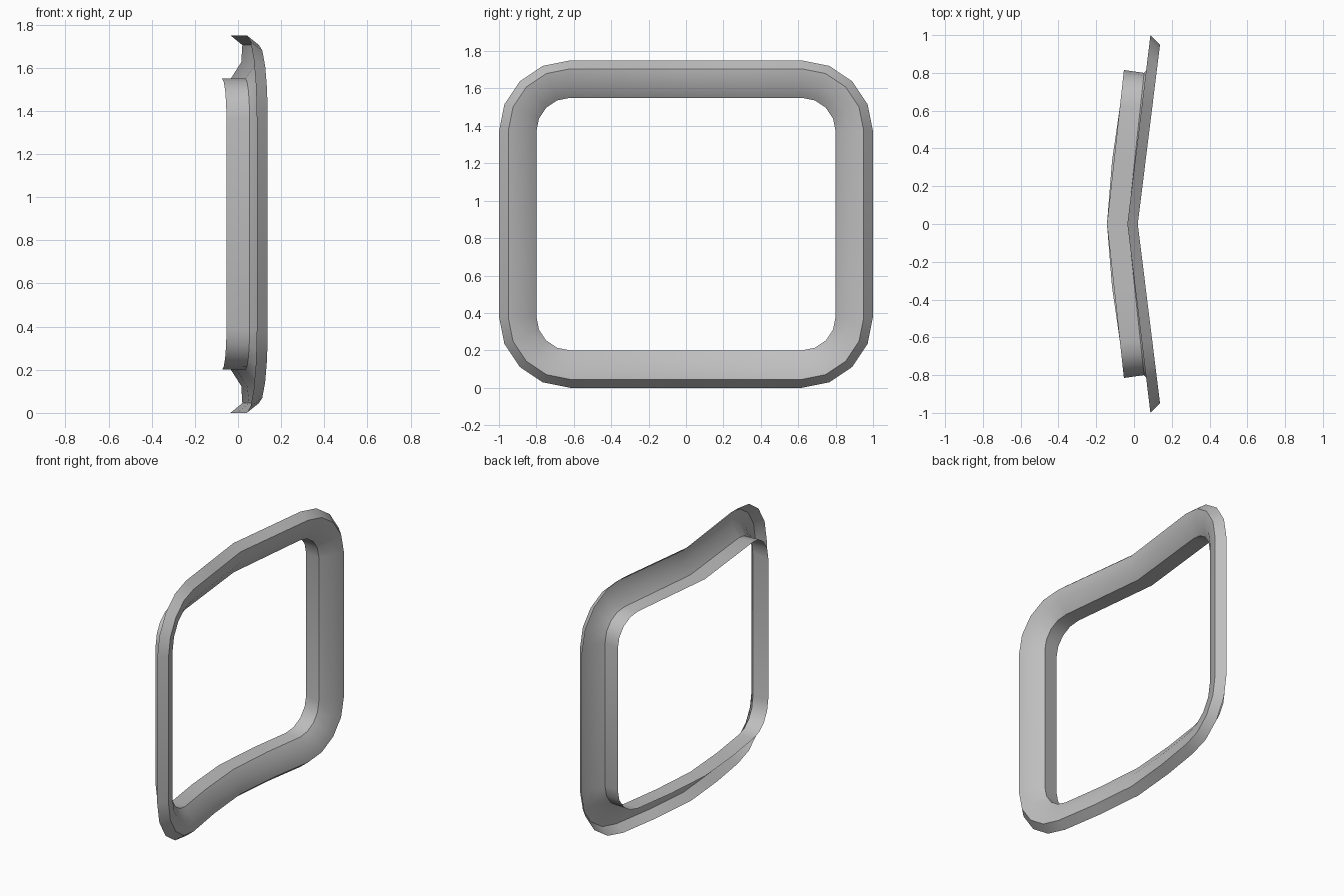
import bpy, bmesh, math

cube = bpy.data.objects.get("Cube")
if cube:
    bpy.data.objects.remove(cube, do_unlink=True)

SEGMENTS = 4      # facets per rounded corner
SOFT_Y = 0.33     # where the lower bar's bend is eased

# Section of the frame, from outer rim to inner lip:
# half width, bottom, top, corner radius, x at the centre fold, backward slope
SECTION = [
    (1.00, 0.000, 1.750, 0.38, -0.035, 0.122),   # outer rim
    (0.95, 0.045, 1.705, 0.33, 0.020, 0.124),    # front edge
    (0.87, 0.125, 1.625, 0.25, 0.015, 0.112),    # flange shoulder
    (0.80, 0.200, 1.550, 0.18, -0.033, 0.108),   # throat
    (0.815, 0.200, 1.550, 0.19, -0.143, 0.110),  # inner lip
]


def ring(half, bottom, top, radius, x0, slope):
    """Rounded rectangle folded along its vertical centre line."""
    pts = []
    corners = [(half - radius, bottom + radius, -90), (half - radius, top - radius, 0),
               (radius - half, top - radius, 90), (radius - half, bottom + radius, 180)]
    for i, (cy, cz, start) in enumerate(corners):
        for s in range(SEGMENTS + 1):
            a = math.radians(start + 90 * s / SEGMENTS)
            y = cy + radius * math.cos(a)
            pts.append((x0 + slope * abs(y), y, cz + radius * math.sin(a)))
        # extra points along the upper and lower bars
        if i == 1:
            pts += [(x0 + slope * abs(y), y, top) for y in (SOFT_Y, 0, -SOFT_Y)]
        if i == 3:
            pts += [(x0 + slope * abs(y) - (0.01 if y else 0), y, bottom)
                    for y in (-SOFT_Y, 0, SOFT_Y)]
    return pts


# Bridge the rings into one open sheet
bm = bmesh.new()
rings = [[bm.verts.new(p) for p in ring(*row)] for row in SECTION]
for outer, inner in zip(rings, rings[1:]):
    n = len(outer)
    for j in range(n):
        k = (j + 1) % n
        bm.faces.new((outer[j], outer[k], inner[k], inner[j]))

mesh = bpy.data.meshes.new("window_frame")
bm.to_mesh(mesh)
bm.free()
frame = bpy.data.objects.new("window_frame", mesh)
bpy.context.collection.objects.link(frame)

# Plain grey finish
grey = bpy.data.materials.new("plain_grey")
grey.use_nodes = True
colour = (0.52, 0.52, 0.52, 1)
grey.diffuse_color = colour
grey.node_tree.nodes["Principled BSDF"].inputs["Base Color"].default_value = colour
mesh.materials.append(grey)

# Smooth flange, crisp rim and throat edges
bpy.ops.object.select_all(action='DESELECT')
frame.select_set(True)
bpy.context.view_layer.objects.active = frame
bpy.ops.object.shade_smooth_by_angle(angle=math.radians(38))
